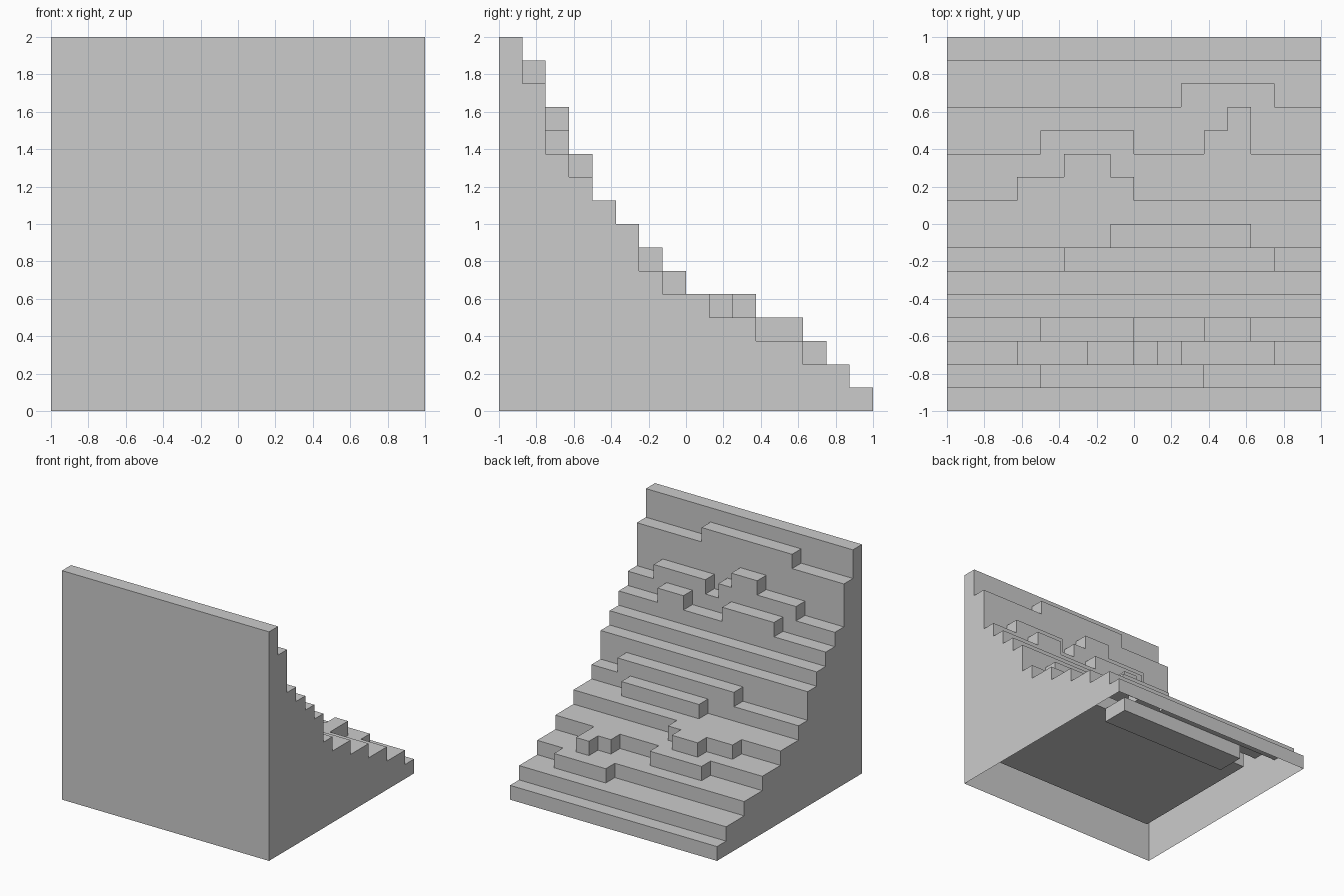
import bpy, bmesh, math

cube = bpy.data.objects.get("Cube")
if cube:
    bpy.data.objects.remove(cube, do_unlink=True)

N = 16
CELL = 2 / N

grey = bpy.data.materials.new("stone_grey")
grey.use_nodes = True
grey.diffuse_color = (0.6, 0.6, 0.6, 1)
grey.node_tree.nodes["Principled BSDF"].inputs["Base Color"].default_value = (0.6, 0.6, 0.6, 1)

# Base height of each row in cells, front to back
base = [16, 14, 11, 10, 9, 8, 6, 5, 5, 4, 4, 3, 3, 2, 2, 1]
height = [[h] * N for h in base]

# Ledges one cell higher: row, first column, end column
ledges = [(1, 4, 11), (2, 3, 9), (2, 6, 8), (2, 10, 14), (3, 4, 8), (3, 11, 13),
          (6, 5, 14), (7, 7, 13), (9, 3, 8), (10, 5, 7), (11, 4, 8),
          (11, 11, 13), (12, 12, 13), (13, 10, 14)]
for row, start, end in ledges:
    for col in range(start, end):
        height[row][col] += 1


def finish(name, bm):
    """Weld the cells, merge flat areas and make the object."""
    bmesh.ops.remove_doubles(bm, verts=bm.verts, dist=0.001)
    bmesh.ops.dissolve_limit(bm, angle_limit=math.radians(1), verts=bm.verts, edges=bm.edges)
    mesh = bpy.data.meshes.new(name)
    bm.to_mesh(mesh)
    bm.free()
    mesh.materials.append(grey)
    obj = bpy.data.objects.new(name, mesh)
    bpy.context.collection.objects.link(obj)


def quad(bm, points):
    bm.faces.new([bm.verts.new((x * CELL - 1, y * CELL - 1, z * CELL)) for x, y, z in points])


def slab(name, low, high):
    """Box between two corners given in cells."""
    bm = bmesh.new()
    bmesh.ops.create_cube(bm, size=1)
    for v in bm.verts:
        x, y, z = [a if co < 0 else b for co, a, b in zip(v.co, low, high)]
        v.co = (x * CELL - 1, y * CELL - 1, z * CELL)
    finish(name, bm)


def level(row, col):
    return height[row][col] if 0 <= row < N and 0 <= col < N else 0


# Stepped shell, open below: treads plus unit risers wherever a neighbour is lower
bm = bmesh.new()
for r in range(N):
    for c in range(N):
        h = height[r][c]
        corners = [(c, r), (c + 1, r), (c + 1, r + 1), (c, r + 1)]
        quad(bm, [(x, y, h) for x, y in corners])
        for i, (dr, dc) in enumerate([(-1, 0), (0, 1), (1, 0), (0, -1)]):
            a, b = corners[i], corners[(i + 1) % 4]
            for z in range(level(r + dr, c + dc), h):
                quad(bm, [(*a, z), (*b, z), (*b, z + 1), (*a, z + 1)])
finish("stepped_slope", bm)

# Layers of the core inside the hollow
slab("core_slab", (1, 1, 2), (15, 11, 3))
slab("core_bar", (3, 11, 1), (13, 13, 2))
